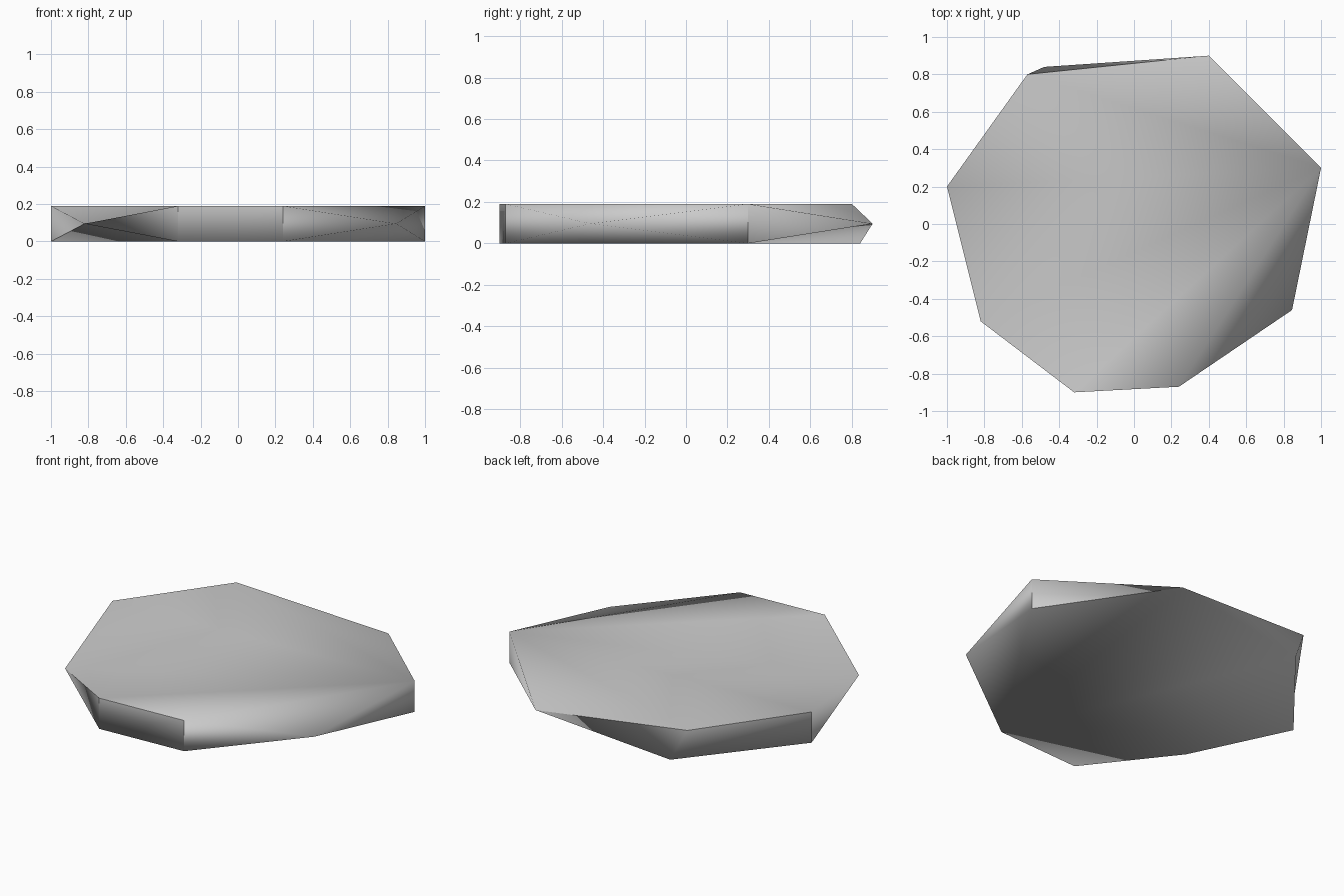
import bpy
import bmesh

cube = bpy.data.objects.get("Cube")
if cube:
    bpy.data.objects.remove(cube, do_unlink=True)

HEIGHT = 0.19

# Outline, counter-clockwise: (top xy, bottom xy) for corners, one xy for wedge tips.
# The last item names the cap that the wall after the point blends into.
RIM = [
    ((-1.0, 0.20), (-1.0, 0.20), "top"),
    ((-0.82, -0.52), None, "bottom"),
    ((-0.32, -0.90), (-0.32, -0.90), "bottom"),
    ((0.24, -0.87), (0.24, -0.87), "both"),
    ((0.845, -0.46), None, "both"),
    ((1.0, 0.30), (1.0, 0.30), "top"),
    ((0.40, 0.90), None, "bottom"),
    ((-0.57, 0.80), (-0.48, 0.84), "bottom"),
]
COUNT = len(RIM)
TOP_HUB, BOTTOM_HUB, ROUNDED_CORNER = 5, 3, 7

# Stone material
stone = bpy.data.materials.new("grey_stone")
stone.use_nodes = True
colour = (0.6, 0.6, 0.6, 1)
stone.diffuse_color = colour
stone.node_tree.nodes["Principled BSDF"].inputs["Base Color"].default_value = colour

bm = bmesh.new()
top, bottom = [], []
for upper, lower, _ in RIM:
    if lower:
        top.append(bm.verts.new((*upper, HEIGHT)))
        bottom.append(bm.verts.new((*lower, 0)))
    else:
        tip = bm.verts.new((*upper, HEIGHT / 2))
        top.append(tip)
        bottom.append(tip)

# Top and bottom caps, each a fan of triangles from one corner
for ring, hub, order in ((top, TOP_HUB, 1), (bottom, BOTTOM_HUB, -1)):
    for step in range(1, COUNT - 1):
        a, b = (hub + step) % COUNT, (hub + step + 1) % COUNT
        bm.faces.new([ring[hub], ring[a], ring[b]][::order])

# Side walls: quads between corners, triangles beside the tips
for i in range(COUNT):
    j = (i + 1) % COUNT
    bm.faces.new(list(dict.fromkeys((bottom[i], bottom[j], top[j], top[i]))))

# Smooth shading with creases along the walls and upright corners
for face in bm.faces:
    face.smooth = True
for i, (_, lower, blend) in enumerate(RIM):
    j = (i + 1) % COUNT
    bm.edges.get((top[i], top[j])).smooth = blend != "bottom"
    bm.edges.get((bottom[i], bottom[j])).smooth = blend != "top"
    if lower and i != ROUNDED_CORNER:
        bm.edges.get((top[i], bottom[i])).smooth = False

mesh = bpy.data.meshes.new("stone_slab")
bm.to_mesh(mesh)
bm.free()
mesh.materials.append(stone)
slab = bpy.data.objects.new("stone_slab", mesh)
bpy.context.collection.objects.link(slab)
